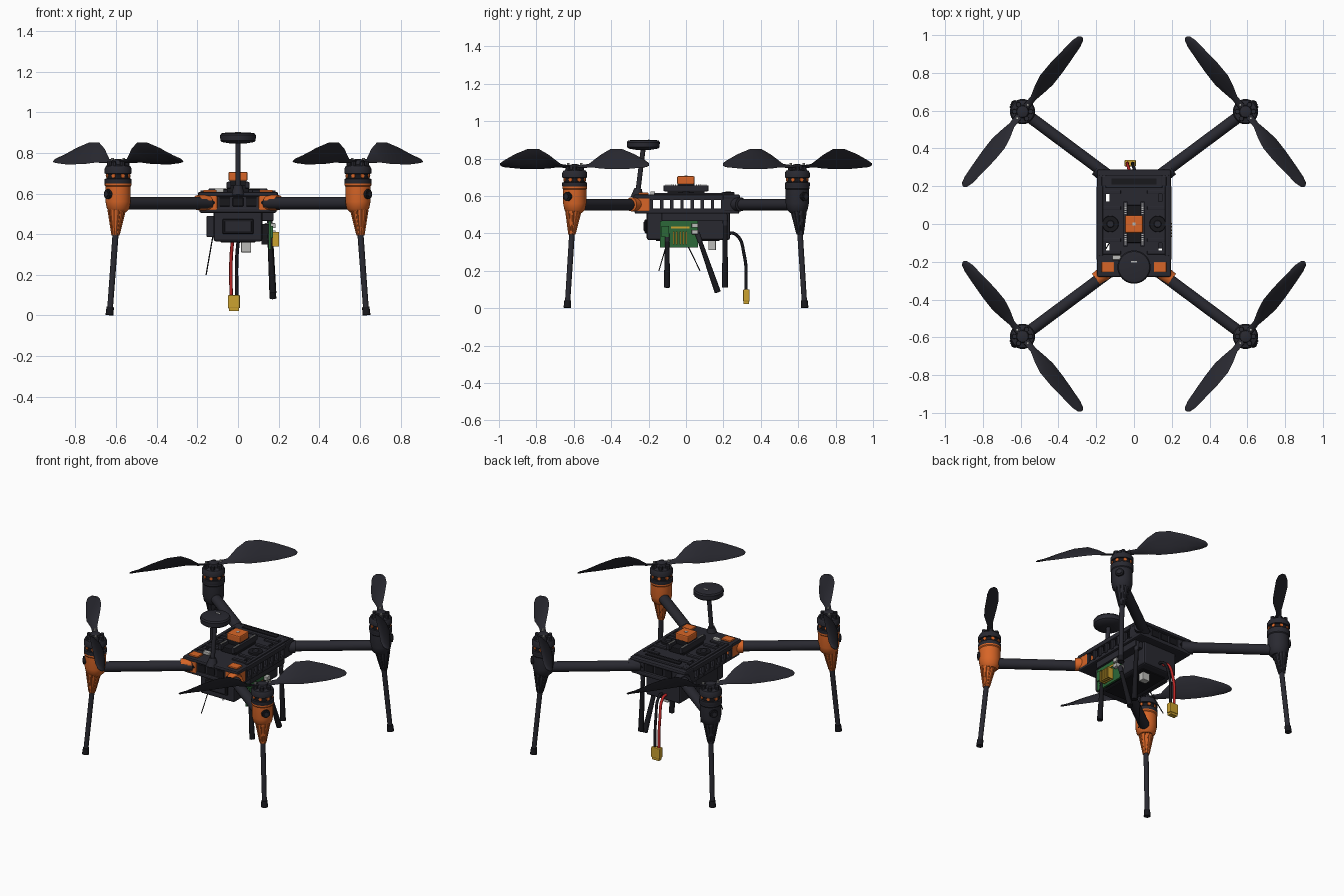
import bpy, bmesh, math
from mathutils import Vector

cube = bpy.data.objects.get("Cube")
if cube:
    bpy.data.objects.remove(cube)


def material(name, *rgb):
    m = bpy.data.materials.new(name)
    m.use_nodes = True
    m.diffuse_color = (*rgb, 1)
    m.node_tree.nodes["Principled BSDF"].inputs["Base Color"].default_value = (*rgb, 1)
    return m


DARK = material("charcoal plastic", .022, .022, .03)
BLACK = material("black rubber", .009, .009, .012)
ORANGE = material("orange plastic", .68, .13, .02)
GREEN = material("circuit green", .025, .14, .04)
GOLD = material("yellow connector", .6, .36, .03)
RED = material("red wire", .5, .02, .02)
SILVER = material("light metal", .5, .5, .48)


def finish(name, bm, mat, smooth=True):
    bmesh.ops.recalc_face_normals(bm, faces=bm.faces)
    me = bpy.data.meshes.new(name)
    bm.to_mesh(me)
    bm.free()
    ob = bpy.data.objects.new(name, me)
    bpy.context.collection.objects.link(ob)
    me.materials.append(mat)
    if smooth:
        bpy.ops.object.select_all(action='DESELECT')
        bpy.context.view_layer.objects.active = ob
        ob.select_set(True)
        bpy.ops.object.shade_smooth_by_angle(angle=math.radians(35))
    return ob


def box(name, x, y, z, mat, bevel=0):
    """Box from three (low, high) ranges."""
    bm = bmesh.new()
    bmesh.ops.create_cube(bm, size=1)
    for v in bm.verts:
        v.co = [(a + b) / 2 + c * abs(b - a) for c, (a, b) in zip(v.co, (x, y, z))]
    if bevel:
        bmesh.ops.bevel(bm, geom=bm.edges[:], offset=bevel, segments=2,
                        affect='EDGES', profile=.5)
    return finish(name, bm, mat, False)


def rod(name, p, q, r1, r2, mat, sides=20):
    """Tapered cylinder from p to q."""
    p, q = Vector(p), Vector(q)
    bm = bmesh.new()
    bmesh.ops.create_cone(bm, cap_ends=True, segments=sides, radius1=r1, radius2=r2,
                          depth=(q - p).length)
    bm.transform((q - p).to_track_quat('Z', 'Y').to_matrix().to_4x4())
    bmesh.ops.translate(bm, verts=bm.verts, vec=(p + q) / 2)
    return finish(name, bm, mat)


def lathe(name, x, y, profile, mat, sides=28):
    """Solid of revolution from (radius, z) points."""
    bm = bmesh.new()
    rings = [[bm.verts.new((x + r * math.cos(math.tau * i / sides),
                            y + r * math.sin(math.tau * i / sides), z))
              for i in range(sides)] for r, z in profile]
    skin(bm, rings)
    return finish(name, bm, mat)


def skin(bm, rings):
    n = len(rings[0])
    for a, b in zip(rings, rings[1:]):
        for i in range(n):
            bm.faces.new((a[i], a[(i + 1) % n], b[(i + 1) % n], b[i]))
    bm.faces.new(rings[0])
    bm.faces.new(rings[-1])


def cable(name, points, radius, mat):
    cu = bpy.data.curves.new(name, 'CURVE')
    cu.dimensions = '3D'
    cu.bevel_depth, cu.bevel_resolution, cu.use_fill_caps = radius, 2, True
    sp = cu.splines.new('BEZIER')
    sp.bezier_points.add(len(points) - 1)
    for bp, co in zip(sp.bezier_points, points):
        bp.co = co
        bp.handle_left_type = bp.handle_right_type = 'AUTO'
    cu.materials.append(mat)
    bpy.context.collection.objects.link(bpy.data.objects.new(name, cu))


# blade stations: distance, high edge offset, low edge offset, high z, low z
BLADE = [(.03, .018, -.018, .762, .752), (.09, .016, -.016, .77, .752),
         (.15, .034, -.028, .82, .752), (.21, .046, -.038, .852, .746),
         (.29, .044, -.038, .85, .744), (.38, .035, -.033, .823, .744),
         (.46, .027, -.027, .79, .75), (.495, .016, -.018, .775, .755),
         (.505, .003, -.006, .767, .76)]


def propeller_blade(name, mx, my, sx, sy, flip):
    d = Vector((-.62, .785, 0)) * flip
    side = Vector((.785, .62, 0)) * flip
    bm, rings = bmesh.new(), []
    for r, hi, lo, zh, zl in BLADE:
        a = d * r + side * hi + Vector((0, 0, zh))
        b = d * r + side * lo + Vector((0, 0, zl))
        chord = (a - b) / 2
        normal = d.cross(chord).normalized() * min(.006, chord.length * .4)
        ring = []
        for i in range(10):
            t = math.tau * i / 10
            p = (a + b) / 2 + chord * math.cos(t) + normal * math.sin(t)
            ring.append(bm.verts.new((mx - sx * p.x, my - sy * p.y, p.z)))
        rings.append(ring)
    skin(bm, rings)
    finish(name, bm, DARK)


# Four arms with motor, propeller and leg
for sx in (-1, 1):
    for sy in (-1, 1):
        tag = ("front_" if sy < 0 else "back_") + ("left" if sx > 0 else "right")
        shell = ORANGE if sy < 0 else DARK
        mx, my = sx * .59, sy * .595
        out = Vector((sx * .79, sy * .61, 0))
        rod(tag + "_arm", (sx * .14, sy * .26, .553), (mx, my, .553), .031, .031, DARK)
        rod(tag + "_arm_clamp", (sx * .15, sy * .255, .555), (sx * .2, sy * .293, .555),
            .04, .037, shell)
        # motor mount
        lathe(tag + "_motor_mount", mx, my, [(.04, .51), (.055, .525), (.062, .56), (.062, .635),
                                             (.066, .64), (.066, .65)], shell)
        c = Vector((mx, my, .597)) + out * .056
        rod(tag + "_mount_ring", c, c + out * .014, .026, .024, BLACK)
        rod(tag + "_mount_screw", c + out * .014, c + out * .018, .013, .013, DARK)
        # motor: base, windings, bell and hub
        lathe(tag + "_motor_base", mx, my, [(.066, .65), (.067, .654), (.067, .672), (.05, .675)], DARK)
        lathe(tag + "_motor_core", mx, my, [(.058, .67), (.058, .7)], BLACK)
        for i in range(8):
            t = math.tau * (i + .5) / 8
            u = Vector((math.cos(t), math.sin(t), 0))
            w = Vector((mx, my, .687)) + u * .05
            rod(tag + "_winding", w, w + u * .012, .012, .01, ORANGE, 8)
        lathe(tag + "_motor_bell", mx, my, [(.05, .695), (.067, .698), (.067, .722), (.06, .735),
                                            (.035, .742), (.03, .765), (.012, .77)], DARK)
        for i in range(6):
            t = math.tau * i / 6
            x, y = mx + .043 * math.cos(t), my + .043 * math.sin(t)
            rod(tag + "_bell_spoke", (x, y, .735), (x, y, .757), .014, .012, DARK, 10)
        for flip in (-1, 1):
            propeller_blade(tag + "_propeller_blade", mx, my, sx * -sy * -sy, sy, flip)
            px, py = mx + sx * .62 * .045 * flip, my - sy * .785 * .045 * flip
            rod(tag + "_blade_screw", (px, py, .758), (px, py, .775), .007, .007, SILVER, 8)
        # ribbed leg socket, leg and foot
        top = Vector((sx * .597, sy * .602, .52))
        bottom = Vector((sx * .603, sy * .61, .395))
        rod(tag + "_leg_socket", bottom, top, .017, .041, shell)
        for i in range(10):
            t = math.tau * i / 10
            u = Vector((math.cos(t), math.sin(t), 0))
            rod(tag + "_socket_rib", bottom + u * .017, top + u * .041, .0035, .005, shell, 6)
        foot = Vector((sx * .632, sy * .635, .002))
        rod(tag + "_leg", foot, bottom, .014, .015, DARK)
        rod(tag + "_foot", foot, foot.lerp(bottom, .1), .02, .018, BLACK)
        # corner blocks of the frame
        box(tag + "_corner_block", (sx * .1, sx * .192), (sy * .19, sy * .278), (.515, .598), shell, .01)
        box(tag + "_corner_cap", (sx * .105, sx * .172), (sy * .2, sy * .255), (.605, .618), shell, .005)
        for dx in (.122, .155):
            rod(tag + "_corner_screw", (sx * dx, sy * .272, .555), (sx * dx, sy * .282, .555),
                .009, .009, BLACK, 10)

# Frame plates with four through slots
plates = [box("top_plate", (-.195, .195), (-.28, .288), (.585, .608), DARK, .008),
          box("bottom_plate", (-.19, .19), (-.275, .285), (.505, .533), DARK, .008)]
for sx in (-1, 1):
    for y in (-.12, .14):
        cutter = box("slot_cutter", (sx * .13, sx * .147), (y - .02, y + .02), (.4, .7), DARK)
        cutter.hide_render = True
        cutter.hide_set(True)
        for plate in plates:
            mod = plate.modifiers.new("slot", 'BOOLEAN')
            mod.object, mod.solver = cutter, 'EXACT'

# Open side rails and end walls
for sx in (-1, 1):
    for i in range(8):
        y = -.185 + i * .0545
        box("side_post", (sx * .175, sx * .193), (y - .009, y + .009), (.52, .595), DARK)
    box("side_lip", (sx * .18, sx * .198), (-.19, .2), (.578, .606), DARK, .004)
    # top fans and ridges
    rod("fan_rim", (sx * .125, 0, .6), (sx * .125, 0, .618), .045, .042, BLACK)
    rod("fan_hub", (sx * .125, 0, .618), (sx * .125, 0, .624), .02, .017, DARK)
    box("top_side_ridge", (sx * .165, sx * .185), (-.17, .26), (.606, .616), DARK, .003)
    for y in (-.15, -.085, .085, .17):
        box("top_cross_ridge", (sx * .07, sx * .165), (y - .011, y + .011), (.606, .617), DARK, .003)
for sy in (-1, 1):
    box("end_wall", (-.11, .11), (sy * .25, sy * .27), (.52, .595), DARK, .004)
    for x in (-.065, 0, .065):
        box("end_panel", (x - .026, x + .026), (sy * .268, sy * .276), (.537, .58), BLACK, .003)
box("back_tray", (-.15, .15), (.19, .26), (.606, .62), DARK, .005)
box("back_tray_inset", (-.12, .12), (.21, .24), (.618, .625), BLACK)
box("top_plug", (-.115, -.07), (-.19, -.165), (.606, .625), SILVER, .003)

# Flight controller
box("controller_base", (-.055, .055), (-.1, .1), (.606, .64), BLACK, .005)
for sx in (-1, 1):
    box("controller_rail", (sx * .034, sx * .056), (-.12, .12), (.625, .657), DARK, .004)
    for i in range(6):
        for s in (-1, 1):
            y = s * (.056 + i * .01)
            box("rail_pin", (sx * .04, sx * .05), (y - .003, y + .003), (.655, .66), SILVER)
box("controller_mount", (-.042, .042), (-.046, .046), (.635, .668), BLACK)
box("controller_cube", (-.047, .047), (-.048, .046), (.663, .706), ORANGE, .007)
box("controller_mark", (-.008, .008), (-.009, .007), (.704, .708), SILVER)

# Satellite receiver on its mast
rod("mast_base", (0, -.262, .59), (0, -.256, .64), .035, .02, DARK)
rod("mast", (0, -.26, .6), (0, -.228, .86), .013, .013, DARK)
lathe("receiver_disc", 0, -.228, [(.03, .845), (.078, .853), (.087, .861), (.088, .887),
                                  (.082, .896), (.06, .9)], DARK, 40)
box("receiver_mark", (-.015, .015), (-.204, -.195), (.899, .902), SILVER)

# Battery case below
box("battery_case", (-.12, .12), (-.21, .235), (.364, .52), DARK, .012)
box("case_front_panel", (-.077, .077), (-.222, -.205), (.4, .475), BLACK, .008)
box("case_front_inset", (-.066, .066), (-.226, -.218), (.412, .463), DARK, .003)
box("case_bottom_panel", (-.085, .085), (-.16, .18), (.358, .37), BLACK, .004)
box("side_module", (-.155, -.11), (-.1, .12), (.385, .49), DARK, .006)
box("case_hanger", (.1, .175), (-.13, .22), (.465, .51), DARK, .005)
box("lower_plug", (.015, .065), (.12, .16), (.31, .368), SILVER, .004)

# Circuit board with its parts
box("circuit_board", (.15, .162), (-.14, .065), (.325, .465), GREEN)
box("board_spacer", (.115, .15), (-.11, .03), (.35, .45), BLACK)
box("board_chip", (.162, .172), (-.13, -.09), (.38, .44), GREEN)
for i in range(5):
    y = -.07 + i * .017
    box("heat_sink_fin", (.162, .202), (y, y + .008), (.34, .41), GOLD)
box("board_gold_strip", (.162, .168), (-.08, .02), (.425, .437), GOLD)
for z in (.395, .43):
    box("board_socket", (.13, .185), (.03, .065), (z, z + .024), SILVER, .003)

# Paddle antennas
for y1, z1, y2, z2 in ((-.1, .4, -.102, .11), (.06, .4, .17, .085), (.21, .5, .208, .11)):
    a, b = Vector((.155, y1, z1)), Vector((.172, y2, z2))
    rod("paddle_antenna", a, b, .011, .017, BLACK, 12)
    rod("antenna_joint", a, a.lerp(b, .15), .015, .013, DARK, 12)
# Whip antennas
for y1, y2 in ((0, .075), (-.1, -.145)):
    rod("whip_antenna", (-.122, y1 - (y2 - y1) * .3, .4), (-.157, y2, .2), .003, .003, BLACK, 6)

# Power lead
for x, mat in ((-.034, RED), (-.006, BLACK)):
    cable("power_wire", [(x + .01, .215, .4), (x + .01, .265, .395), (x, .312, .28), (x, .322, .09)],
          .0085, mat)
box("power_connector", (-.05, .01), (.305, .34), (.035, .1), GOLD, .005)
box("power_connector_tip", (-.044, .004), (.308, .337), (.022, .04), GOLD)
